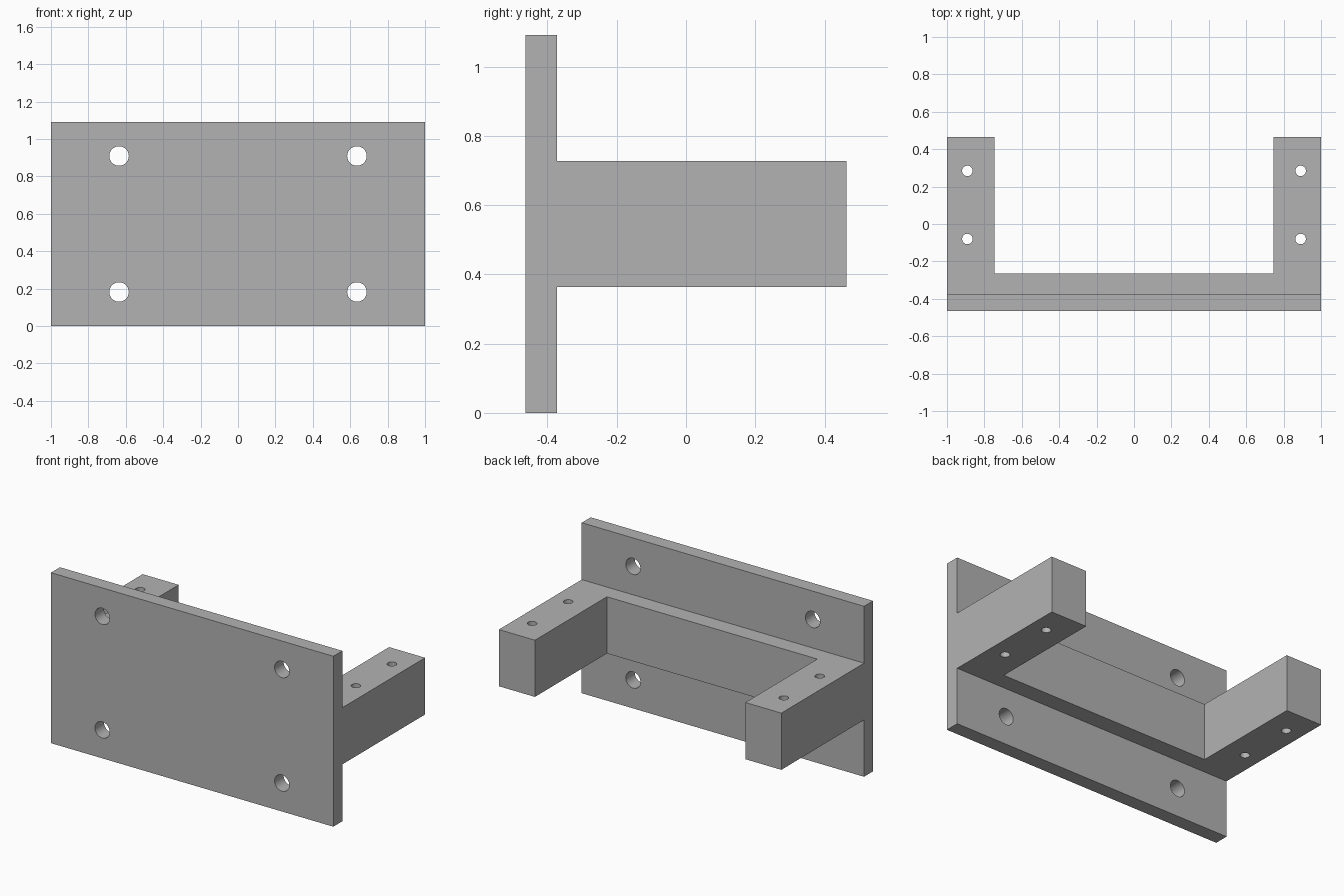
import bpy
import bmesh
import math
from mathutils import Matrix, Vector

cube = bpy.data.objects.get("Cube")
if cube:
    bpy.data.objects.remove(cube, do_unlink=True)

# Main dimensions
HALF_W, HEIGHT = 1.0, 1.091
FRONT, PLATE_BACK, BAR_BACK, ARM_END = -0.464, -0.373, -0.264, 0.464
ARM_LOW, ARM_TOP, ARM_INNER = 0.364, 0.727, 0.745

grey = bpy.data.materials.new("plain grey")
grey.use_nodes = True
colour = (0.45, 0.45, 0.45, 1)
grey.diffuse_color = colour
grey.node_tree.nodes["Principled BSDF"].inputs["Base Color"].default_value = colour


def make_object(name, bm):
    bmesh.ops.recalc_face_normals(bm, faces=bm.faces)
    mesh = bpy.data.meshes.new(name)
    bm.to_mesh(mesh)
    bm.free()
    mesh.materials.append(grey)
    obj = bpy.data.objects.new(name, mesh)
    bpy.context.collection.objects.link(obj)
    return obj


def add_cylinder(bm, centre, radius, depth, rotation):
    bmesh.ops.create_cone(bm, cap_ends=True, segments=48, radius1=radius, radius2=radius,
                          depth=depth, matrix=Matrix.Translation(centre) @ rotation)


# Bracket body: T-shaped side profile extruded across the width
profile = [(FRONT, 0), (PLATE_BACK, 0), (PLATE_BACK, ARM_LOW), (ARM_END, ARM_LOW),
           (ARM_END, ARM_TOP), (PLATE_BACK, ARM_TOP), (PLATE_BACK, HEIGHT), (FRONT, HEIGHT)]
bm = bmesh.new()
face = bm.faces.new([bm.verts.new((-HALF_W, y, z)) for y, z in profile])
extruded = bmesh.ops.extrude_face_region(bm, geom=[face])["geom"]
bmesh.ops.translate(bm, vec=(2 * HALF_W, 0, 0),
                    verts=[v for v in extruded if isinstance(v, bmesh.types.BMVert)])
bracket = make_object("mounting_bracket", bm)

# Pocket that leaves two arms and a crossbar
bm = bmesh.new()
pocket_centre = Vector((0, BAR_BACK + 0.5, (ARM_LOW + ARM_TOP) / 2))
bmesh.ops.create_cube(bm, size=1, matrix=Matrix.Translation(pocket_centre)
                      @ Matrix.Diagonal((2 * ARM_INNER, 1, 0.8, 1)))
pocket = make_object("pocket_cutter", bm)

# Screw holes through the plate and through the arms
bm = bmesh.new()
along_y = Matrix.Rotation(math.pi / 2, 4, "X")
for side in (-1, 1):
    for z in (0.182, 0.909):
        add_cylinder(bm, (side * 0.636, FRONT, z), 0.052, 0.4, along_y)
    for y in (-0.08, 0.284):
        add_cylinder(bm, (side * 0.891, y, pocket_centre.z), 0.028, 0.6, Matrix.Identity(4))
holes = make_object("hole_cutter", bm)

# Cut the body, then remove the cutters
bpy.context.view_layer.objects.active = bracket
for cutter in (pocket, holes):
    cutter.hide_render = True
    cut = bracket.modifiers.new("cut", "BOOLEAN")
    cut.operation = "DIFFERENCE"
    cut.solver = "EXACT"
    cut.object = cutter
    bpy.ops.object.modifier_apply(modifier=cut.name)
    bpy.data.objects.remove(cutter, do_unlink=True)

# Smooth hole walls, sharp block edges
bpy.ops.object.select_all(action="DESELECT")
bracket.select_set(True)
bpy.ops.object.shade_smooth_by_angle(angle=math.radians(30))
